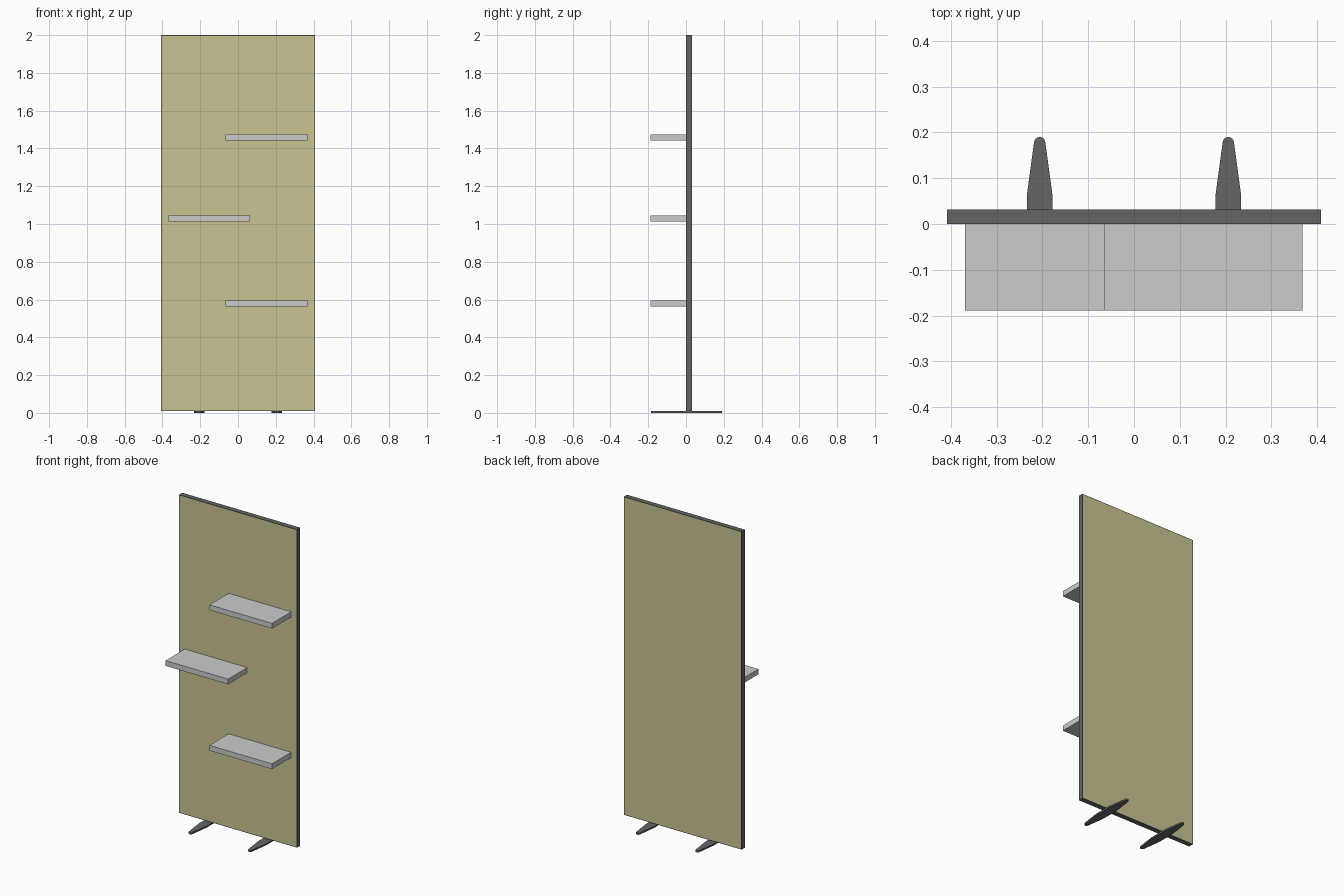
import bpy, bmesh, math

if "Cube" in bpy.data.objects:
    bpy.data.objects.remove(bpy.data.objects["Cube"])


def material(name, color):
    m = bpy.data.materials.new(name)
    m.diffuse_color = (*color, 1)
    m.use_nodes = True
    m.node_tree.nodes["Principled BSDF"].inputs["Base Color"].default_value = m.diffuse_color
    return m


DARK = material("dark_metal", (0.13, 0.13, 0.13))
FABRIC = material("olive_fabric", (0.58, 0.56, 0.29))


def add_object(name, bm, mat=None):
    bmesh.ops.recalc_face_normals(bm, faces=bm.faces)
    mesh = bpy.data.meshes.new(name)
    bm.to_mesh(mesh)
    bm.free()
    obj = bpy.data.objects.new(name, mesh)
    bpy.context.collection.objects.link(obj)
    if mat:
        mesh.materials.append(mat)
    return obj


def box(name, x, y, z, mat=None):
    """Box from (min, max) pairs on each axis."""
    bm = bmesh.new()
    bmesh.ops.create_cube(bm, size=1)
    for v in bm.verts:
        v.co = [lo + (c + 0.5) * (hi - lo) for c, (lo, hi) in zip(v.co, (x, y, z))]
    return add_object(name, bm, mat)


W, T = 0.408, 0.0035          # half width of the screen, edge strip thickness
DEPTH = (0.0, 0.032)
Z0, Z1 = 0.01, 2.0

# Fabric panel with thin dark edging
box("panel", (-W + T, W - T), DEPTH, (Z0 + T, Z1 - T), FABRIC)
box("left_edge", (-W, -W + T), DEPTH, (Z0, Z1), DARK)
box("right_edge", (W - T, W), DEPTH, (Z0, Z1), DARK)
box("bottom_edge", (-W + T, W - T), DEPTH, (Z0, Z0 + T), DARK)
box("top_edge", (-W + T, W - T), DEPTH, (Z1 - T, Z1), DARK)

# Staggered shelves on the front
for name, x0, z0 in (("lower_shelf", -0.065, 0.563),
                     ("middle_shelf", -0.369, 1.012),
                     ("upper_shelf", -0.065, 1.442)):
    box(name, (x0, x0 + 0.433), (-0.189, 0.0), (z0, z0 + 0.033))


# Flat tapered feet with rounded tips
def foot(name, cx, cy=0.003, length=0.187):
    half = [(0.028, 0.06)]
    r = 0.0125
    for i in range(9):
        a = math.pi * i / 8
        half.append((r * math.cos(a), length - r + r * math.sin(a)))
    half.append((-0.028, 0.06))
    outline = half + [(-x, -y) for x, y in half]
    bm = bmesh.new()
    face = bm.faces.new([bm.verts.new((cx + x, cy + y, 0)) for x, y in outline])
    top = bmesh.ops.extrude_face_region(bm, geom=[face])["geom"]
    bmesh.ops.translate(bm, vec=(0, 0, Z0),
                        verts=[g for g in top if isinstance(g, bmesh.types.BMVert)])
    return add_object(name, bm, DARK)


foot("left_foot", -0.206)
foot("right_foot", 0.206)
